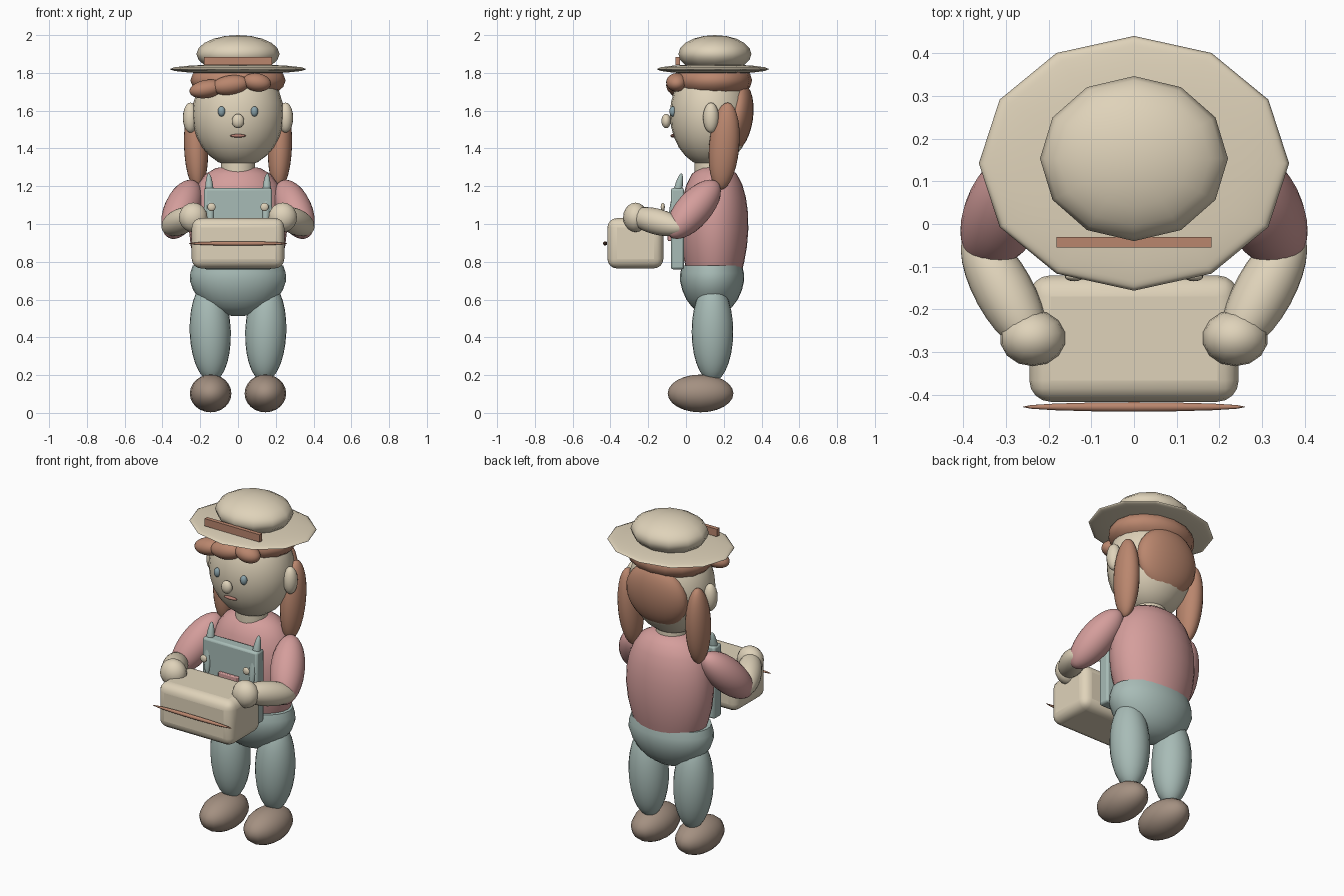
import bpy
import bmesh
from mathutils import Vector
from math import radians

cube = bpy.data.objects.get("Cube")
if cube:
    bpy.data.objects.remove(cube, do_unlink=True)


def material(name, *rgb):
    mat = bpy.data.materials.new(name)
    mat.use_nodes = True
    mat.diffuse_color = (*rgb, 1)
    mat.node_tree.nodes["Principled BSDF"].inputs["Base Color"].default_value = (*rgb, 1)
    return mat


BEIGE = material("warm beige", .74, .65, .49)
PINK = material("dusty pink", .66, .34, .33)
BROWN = material("chestnut", .49, .24, .155)
BLUE = material("overall blue", .39, .50, .47)
SHOE = material("shoe brown", .37, .28, .22)
EYE = material("eye blue", .25, .36, .40)
LIP = material("lip red", .45, .20, .16)


def finish(obj, name, mat):
    obj.name = name
    obj.data.materials.append(mat)
    bpy.ops.object.shade_smooth_by_angle(angle=radians(50))
    return obj


def ball(name, mat, loc, radii, tilt=(0, 0, 0), segs=24, rings=14):
    bpy.ops.mesh.primitive_uv_sphere_add(segments=segs, ring_count=rings, location=loc)
    obj = bpy.context.object
    obj.scale = radii
    obj.rotation_euler = [radians(a) for a in tilt]
    return finish(obj, name, mat)


def box(name, mat, loc, size, bevel=0, segments=3):
    bpy.ops.mesh.primitive_cube_add(size=1, location=loc)
    obj = bpy.context.object
    obj.scale = size
    bpy.ops.object.transform_apply(location=False, rotation=False, scale=True)
    if bevel:
        mod = obj.modifiers.new("rounded edges", "BEVEL")
        mod.width, mod.segments = bevel, segments
    return finish(obj, name, mat)


def limb(name, mat, start, end, radius):
    """Long ellipsoid whose tips are the two points."""
    a, b = Vector(start), Vector(end)
    obj = ball(name, mat, (a + b) / 2, (radius, radius, (b - a).length / 2))
    obj.rotation_euler = (b - a).to_track_quat("Z", "Y").to_euler()
    return obj


def lathe(name, mat, loc, radii, profile, segs=28):
    """Oval body of revolution; profile holds (radius factor, height)."""
    bm = bmesh.new()
    rings = []
    for factor, z in profile:
        ring = bmesh.ops.create_circle(bm, segments=segs, radius=factor)["verts"]
        for v in ring:
            v.co = (v.co.x * radii[0], v.co.y * radii[1], z)
        rings.append(ring)
    for low, high in zip(rings, rings[1:]):
        for i in range(segs):
            j = (i + 1) % segs
            bm.faces.new((low[i], low[j], high[j], high[i]))
    bm.faces.new(rings[0])
    bm.faces.new(rings[-1])
    bmesh.ops.recalc_face_normals(bm, faces=bm.faces)
    mesh = bpy.data.meshes.new(name)
    bm.to_mesh(mesh)
    bm.free()
    obj = bpy.data.objects.new(name, mesh)
    obj.location = loc
    bpy.context.collection.objects.link(obj)
    bpy.ops.object.select_all(action="DESELECT")
    obj.select_set(True)
    bpy.context.view_layer.objects.active = obj
    return finish(obj, name, mat)


# Hat
ball("hat_crown", BEIGE, (0, .153, 1.9), (.22, .193, .1), segs=12, rings=10)
ball("hat_brim", BEIGE, (0, .142, 1.82), (.363, .298, .026), segs=12, rings=8)
box("hat_band", BROWN, (0, -.043, 1.863), (.362, .024, .044))

# Head and hair
ball("head", BEIGE, (0, .13, 1.58), (.242, .215, .28))
lathe("neck", BEIGE, (0, .13, 0), (.09, .085), [(1, 1.24), (1, 1.36)])
ball("hair_cap", BROWN, (0, .145, 1.76), (.252, .205, .11), segs=16, rings=10)
ball("back_hair", BROWN, (0, .27, 1.565), (.195, .085, .185), (-8, 0, 0))
ball("fringe_right", BROWN, (-.165, -.03, 1.715), (.093, .06, .048), (0, -10, 0))
ball("fringe_middle", BROWN, (-.04, -.05, 1.735), (.1, .055, .052), (0, -8, 0))
ball("fringe_left", BROWN, (.1, -.05, 1.75), (.075, .055, .048), (0, 8, 0))

# Face
ball("nose", BEIGE, (0, -.105, 1.545), (.033, .025, .038), segs=16, rings=10)
ball("mouth", LIP, (0, -.07, 1.467), (.043, .012, .009), segs=16, rings=8)

# Body
lathe("torso", PINK, (0, .15, 0), (.26, .18),
      [(.8, .74), (.88, .8), (.96, .88), (1, .97), (.99, 1.06), (.93, 1.14),
       (.82, 1.21), (.66, 1.265), (.46, 1.295), (.2, 1.308)])
lathe("hips", BLUE, (0, .138, 0), (.255, .17),
      [(.12, .513), (.4, .53), (.62, .56), (.8, .6), (.93, .65), (1, .7),
       (.99, .74), (.94, .78)])

# Overall bib and pocket
box("bib", BLUE, (0, -.045, .975), (.36, .07, .43), .012, 2)
box("pocket", PINK, (0, -.087, .965), (.13, .02, .11), .005, 2)

# Paired parts
for side, s in (("left", 1), ("right", -1)):
    ball(f"eye_{side}", EYE, (s * .087, -.07, 1.596), (.02, .018, .027), segs=12, rings=8)
    ball(f"ear_{side}", BEIGE, (s * .252, .132, 1.563), (.04, .042, .08), segs=16, rings=10)
    ball(f"pigtail_{side}", BROWN, (s * .222, .202, 1.412), (.064, .08, .232), (-5, s * 2, 0))
    limb(f"strap_{side}", BLUE, (s * .155, -.024, 1.268), (s * .145, -.085, .98), .025)
    ball(f"button_{side}", BEIGE, (s * .14, -.123, 1.09), (.022, .011, .022), segs=14, rings=8)
    limb(f"sleeve_{side}", PINK, (s * .235, .165, 1.22), (s * .36, -.085, .935), .094)
    limb(f"forearm_{side}", BEIGE, (s * .385, -.01, .975), (s * .225, -.3, 1.05), .069)
    ball(f"hand_{side}", BEIGE, (s * .237, -.267, 1.035), (.077, .066, .078), segs=14, rings=10)
    ball(f"leg_{side}", BLUE, (s * .147, .14, .43), (.109, .11, .265), (0, s * 2, 0))
    ball(f"shoe_{side}", SHOE, (s * .145, .077, .103), (.11, .174, .1), segs=16, rings=12)

# Carried basket
box("basket", BEIGE, (0, -.268, .898), (.49, .296, .266), .05, 4)
ball("basket_rim", BROWN, (0, -.428, .897), (.262, .011, .011), segs=16, rings=12)
